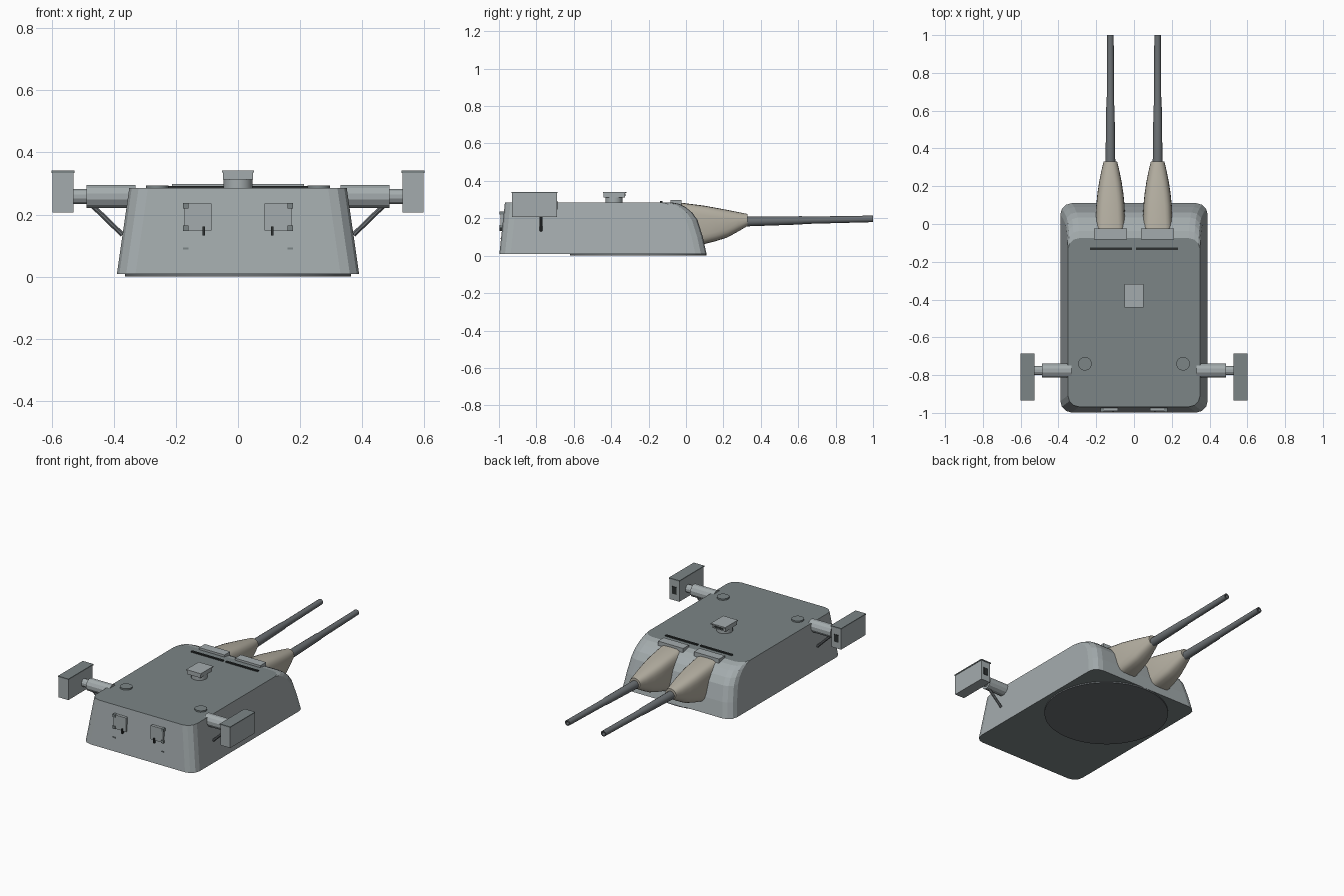
import bpy, bmesh, math
from mathutils import Vector

if "Cube" in bpy.data.objects:
    bpy.data.objects.remove(bpy.data.objects["Cube"])


def material(name, r, g, b):
    m = bpy.data.materials.new(name)
    m.diffuse_color = (r, g, b, 1)
    m.use_nodes = True
    m.node_tree.nodes["Principled BSDF"].inputs["Base Color"].default_value = m.diffuse_color
    return m


HULL = material("hull_grey", 0.37, 0.41, 0.42)
ROOF = material("roof_grey", 0.20, 0.235, 0.24)
STEEL = material("gun_steel", 0.15, 0.165, 0.175)
CANVAS = material("canvas", 0.46, 0.43, 0.36)
DARK = material("dark", 0.025, 0.03, 0.03)


def finish(name, bm, mat, smooth=None):
    bmesh.ops.recalc_face_normals(bm, faces=bm.faces)
    me = bpy.data.meshes.new(name)
    bm.to_mesh(me)
    bm.free()
    me.materials.append(mat)
    if smooth:
        for p in me.polygons:
            p.use_smooth = True
        me.set_sharp_from_angle(angle=math.radians(smooth))
    ob = bpy.data.objects.new(name, me)
    bpy.context.collection.objects.link(ob)
    return ob


def loft(name, rings, mat, smooth=None):
    bm = bmesh.new()
    loops = [[bm.verts.new(p) for p in r] for r in rings]
    n = len(loops[0])
    for a, b in zip(loops, loops[1:]):
        for i in range(n):
            j = (i + 1) % n
            bm.faces.new((a[i], a[j], b[j], b[i]))
    bm.faces.new(loops[0])
    bm.faces.new(loops[-1])
    return finish(name, bm, mat, smooth)


def box(name, lo, hi, mat=HULL):
    xa, xb = sorted((lo[0], hi[0]))
    rings = [[(xa, lo[1], z), (xb, lo[1], z), (xb, hi[1], z), (xa, hi[1], z)]
             for z in (lo[2], hi[2])]
    return loft(name, rings, mat)


def rod(name, a, b, r, mat=HULL, sides=12, smooth=None):
    a, b = Vector(a), Vector(b)
    q = (b - a).to_track_quat('Z', 'Y')
    ang = [2 * math.pi * (i + 0.5) / sides for i in range(sides)]
    rings = [[c + q @ Vector((r * math.cos(t), r * math.sin(t), 0)) for t in ang]
             for c in (a, b)]
    return loft(name, rings, mat, smooth)


def rounded_rect(hx, yb, yf, z, r, segs=3):
    pts = []
    corners = ((hx - r, yf - r), (r - hx, yf - r), (r - hx, yb + r), (hx - r, yb + r))
    for k, (cx, cy) in enumerate(corners):
        for i in range(segs + 1):
            t = math.pi / 2 * (k + i / segs)
            pts.append((cx + r * math.cos(t), cy + r * math.sin(t), z))
    return pts


def section(cx, y, cz, hw, hz, power=2.0, n=24):
    pts = []
    for i in range(n):
        c, s = math.cos(2 * math.pi * i / n), math.sin(2 * math.pi * i / n)
        e = 2 / power
        pts.append((cx + hw * math.copysign(abs(c) ** e, c), y,
                    cz + hz * math.copysign(abs(s) ** e, s)))
    return pts


# Turret shell: sloped walls, front plate curving up into the roof
Z0, Z1 = 0.008, 0.285
rings = []
for z, yf in ((Z0, 0.11), (0.10, 0.09), (0.19, 0.062), (0.23, 0.034),
              (0.26, -0.002), (0.277, -0.037), (Z1, -0.075)):
    t = (z - Z0) / (Z1 - Z0)
    rings.append(rounded_rect(0.39 - 0.04 * t, -0.998 + 0.03 * t, yf, z, 0.06))
shell = loft("turret_shell", rings, HULL)
shell.data.materials.append(ROOF)
for p in shell.data.polygons:
    if abs(p.normal.z) > 0.99:
        p.material_index = 1

# Turning ring under the shell
rod("turning_ring", (0, -0.255, 0), (0, -0.255, 0.012), 0.365, STEEL, 48, 30)

# Roof periscope
rod("periscope_base", (0, -0.385, 0.28), (0, -0.385, 0.318), 0.047, HULL, 16, 30)
box("periscope_head", (-0.048, -0.44, 0.312), (0.048, -0.325, 0.336))
box("periscope_lid", (-0.051, -0.443, 0.335), (0.051, -0.318, 0.341))
box("periscope_window", (-0.034, -0.33, 0.318), (0.034, -0.323, 0.332), DARK)

for s, side in ((-1, "left"), (1, "right")):
    gx = 0.125 * s

    # Canvas gun cover: y, half width, bottom z, top z, squareness
    prof = ((-0.06, 0.08, 0.05, 0.288, 4.5), (0.0, 0.079, 0.05, 0.28, 4.2),
            (0.10, 0.075, 0.063, 0.267, 3.8), (0.16, 0.069, 0.078, 0.256, 3.4),
            (0.22, 0.06, 0.097, 0.245, 3), (0.28, 0.048, 0.13, 0.233, 2.5),
            (0.33, 0.036, 0.16, 0.223, 2.1))
    loft(side + "_gun_cover",
         [section(gx, y, (a + b) / 2, w, (b - a) / 2, p) for y, w, a, b, p in prof],
         CANVAS, 40)

    # Gun barrel, slightly raised, with a recessed bore
    barrel = ((0.25, 0.027), (0.62, 0.022), (0.63, 0.0195), (1.0, 0.0175),
              (1.0, 0.011), (0.95, 0.011))
    loft(side + "_gun_barrel",
         [section(gx, y, 0.183 + 0.014 * (y - 0.33) / 0.67, r, r, n=16)
          for y, r in barrel], STEEL, 35)

    # Hood above the gun port and dark roof strip
    box(side + "_port_hood", (gx - 0.088, -0.082, 0.265), (gx + 0.088, -0.025, 0.298))
    box(side + "_roof_strip", (0.01 * s, -0.138, 0.28), (0.232 * s, -0.125, 0.292), DARK)

    # Roof hatch
    rod(side + "_roof_hatch", (0.26 * s, -0.74, 0.28), (0.26 * s, -0.74, 0.294),
        0.036, ROOF, 20, 30)

    # Rangefinder arm, end box and brace
    ay, az = -0.776, 0.258
    rod(side + "_rangefinder_sleeve", (0.33 * s, ay, az), (0.488 * s, ay, az), 0.039)
    rod(side + "_rangefinder_tube", (0.48 * s, ay, az), (0.54 * s, ay, az), 0.025)
    box(side + "_rangefinder_box", (0.53 * s, -0.93, 0.206), (0.597 * s, -0.69, 0.336))
    box(side + "_rangefinder_lid", (0.526 * s, -0.934, 0.334), (0.6 * s, -0.686, 0.341), ROOF)
    box(side + "_rangefinder_window", (0.548 * s, -0.70, 0.246),
        (0.58 * s, -0.687, 0.292), DARK)
    rod(side + "_rangefinder_brace", (0.47 * s, ay, 0.23), (0.372 * s, ay, 0.135),
        0.0085, STEEL, 8)

    # Rear door with hinges and handle
    box(side + "_rear_door", (0.086 * s, -0.991, 0.148), (0.172 * s, -0.96, 0.235))
    for z in (0.22, 0.147):
        box(side + "_door_hinge", (0.16 * s, -0.996, z), (0.177 * s, -0.96, z + 0.017), ROOF)
    box(side + "_door_step", (0.16 * s, -0.993, 0.088), (0.177 * s, -0.97, 0.094), ROOF)
    box(side + "_door_handle", (0.106 * s, -0.998, 0.132), (0.115 * s, -0.97, 0.162), DARK)
